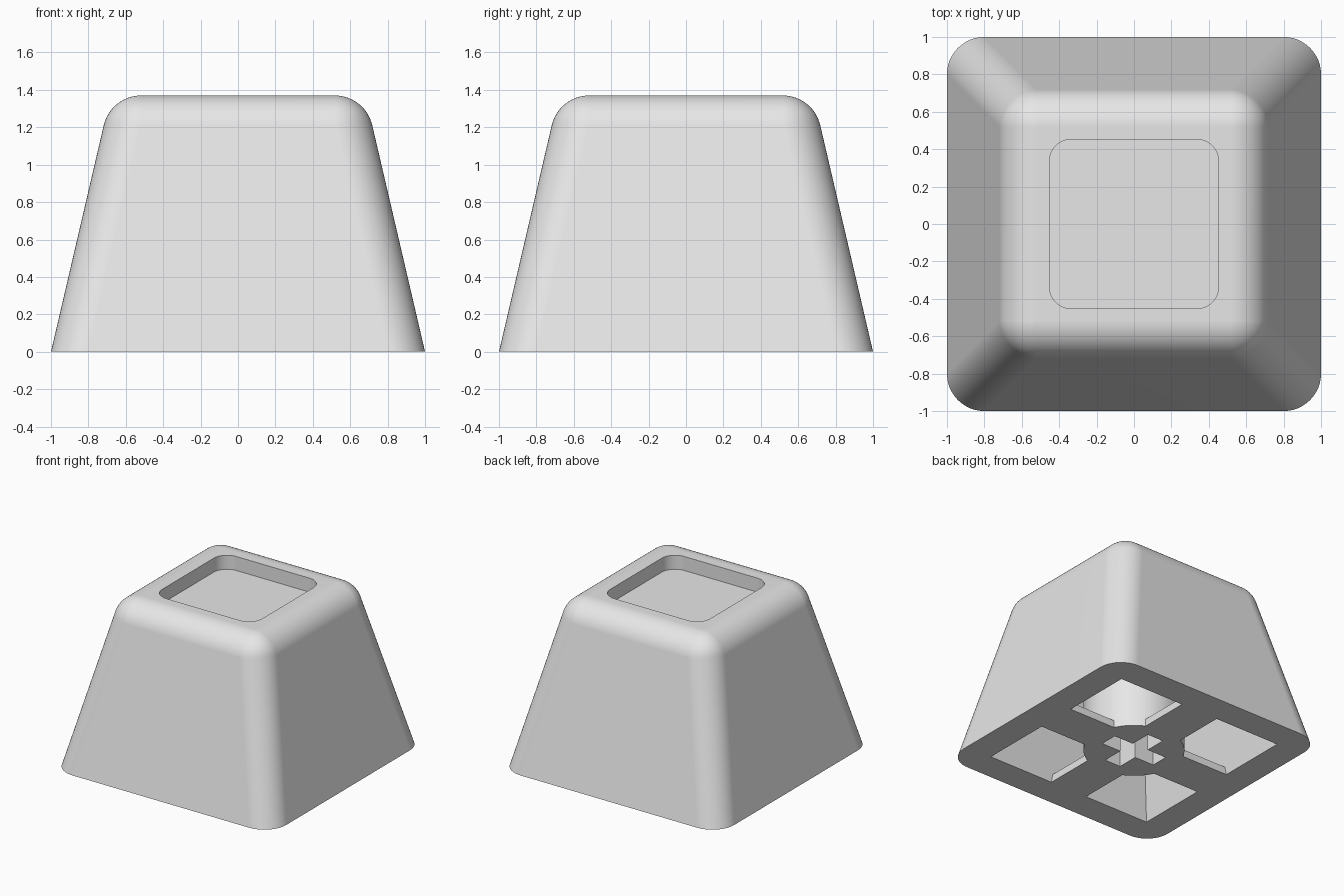
import bpy
import bmesh
from math import sin, cos, pi, atan, tan, radians

cube = bpy.data.objects.get("Cube")
if cube:
    bpy.data.objects.remove(cube, do_unlink=True)

HEIGHT = 1.37
SLOPE = 0.233      # inward lean of the walls per unit of height
CORNER = 0.2       # radius of the upright corners
FILLET = 0.205     # radius of the top edge

grey = bpy.data.materials.new("light_grey_plastic")
grey.use_nodes = True
grey.diffuse_color = (0.8, 0.8, 0.8, 1)
grey.node_tree.nodes["Principled BSDF"].inputs["Base Color"].default_value = grey.diffuse_color


def ring(bm, hx, hy, r, z, n):
    """Rounded rectangle of verts with n segments per corner (0 = square corner)."""
    verts = []
    for k, (sx, sy) in enumerate([(1, 1), (-1, 1), (-1, -1), (1, -1)]):
        if n == 0:
            verts.append(bm.verts.new((sx * hx, sy * hy, z)))
            continue
        for i in range(n + 1):
            a = (k + i / n) * pi / 2
            verts.append(bm.verts.new((sx * (hx - r) + r * cos(a), sy * (hy - r) + r * sin(a), z)))
    return verts


def loft(name, sections, n=0):
    """Closed solid through sections of (half_x, half_y, corner_radius, z)."""
    bm = bmesh.new()
    rings = [ring(bm, *s, n) for s in sections]
    for low, high in zip(rings, rings[1:]):
        for i in range(len(low)):
            j = (i + 1) % len(low)
            bm.faces.new((low[i], low[j], high[j], high[i]))
    bm.faces.new(rings[0][::-1])
    bm.faces.new(rings[-1])
    bmesh.ops.remove_doubles(bm, verts=bm.verts[:], dist=0.0001)
    bmesh.ops.recalc_face_normals(bm, faces=bm.faces[:])
    mesh = bpy.data.meshes.new(name)
    bm.to_mesh(mesh)
    bm.free()
    mesh.materials.append(grey)
    obj = bpy.data.objects.new(name, mesh)
    bpy.context.collection.objects.link(obj)
    return obj


def activate(obj):
    bpy.ops.object.select_all(action='DESELECT')
    obj.select_set(True)
    bpy.context.view_layer.objects.active = obj


def cut(target, *cutters):
    """Subtract each cutter from the target, then discard it."""
    for cutter in cutters:
        cutter.hide_render = True
        mod = target.modifiers.new("cut", 'BOOLEAN')
        mod.operation = 'DIFFERENCE'
        mod.solver = 'EXACT'
        mod.object = cutter
        activate(target)
        bpy.ops.object.modifier_apply(modifier=mod.name)
        bpy.data.objects.remove(cutter, do_unlink=True)


def bar(name, hx, hy, z0, z1):
    return loft(name, [(hx, hy, 0, z0), (hx, hy, 0, z1)])


# Outer body: leaning walls, then a rounded top edge
lean = atan(SLOPE)
flat = 1 - SLOPE * HEIGHT - FILLET * tan((pi / 2 - lean) / 2)
wall_top = flat + FILLET * cos(lean)
sections = [(1, 1, CORNER, 0)]
STEPS = 12
for i in range(STEPS + 1):
    a = lean + (pi / 2 - lean) * i / STEPS
    h = flat + FILLET * cos(a)
    sections.append((h, h, max(0.004, CORNER - wall_top + h), HEIGHT - FILLET * (1 - sin(a))))
body = loft("keycap_body", sections, 12)

# Hollow inside, leaving a round hub and thin cross ribs at the base
INNER = 0.765
hollow = loft("hollow_cutter", [(INNER - SLOPE * z, INNER - SLOPE * z, 0, z) for z in (-0.05, 1.1)])
cut(hollow,
    loft("hub_keep", [(0.38, 0.38, 0.38, -0.1), (0.38, 0.38, 0.38, 1.3)], 16),
    bar("rib_keep_x", 1.2, 0.17, -0.1, 0.06),
    bar("rib_keep_y", 0.17, 1.2, -0.1, 0.06))
cut(body, hollow)

# Cross-shaped socket in the hub
cut(body,
    bar("socket_x", 0.25, 0.073, -0.1, 0.45),
    bar("socket_y", 0.073, 0.25, -0.1, 0.45))

# Shallow rounded recess in the top
cut(body, loft("recess_cutter", [(0.453, 0.453, 0.12, HEIGHT - 0.115), (0.453, 0.453, 0.12, HEIGHT + 0.1)], 10))

# Smooth rounds, crisp edges, flat walls
activate(body)
bpy.ops.object.shade_smooth_by_angle(angle=radians(30))
normals = body.modifiers.new("flat_walls", 'WEIGHTED_NORMAL')
normals.keep_sharp = True
